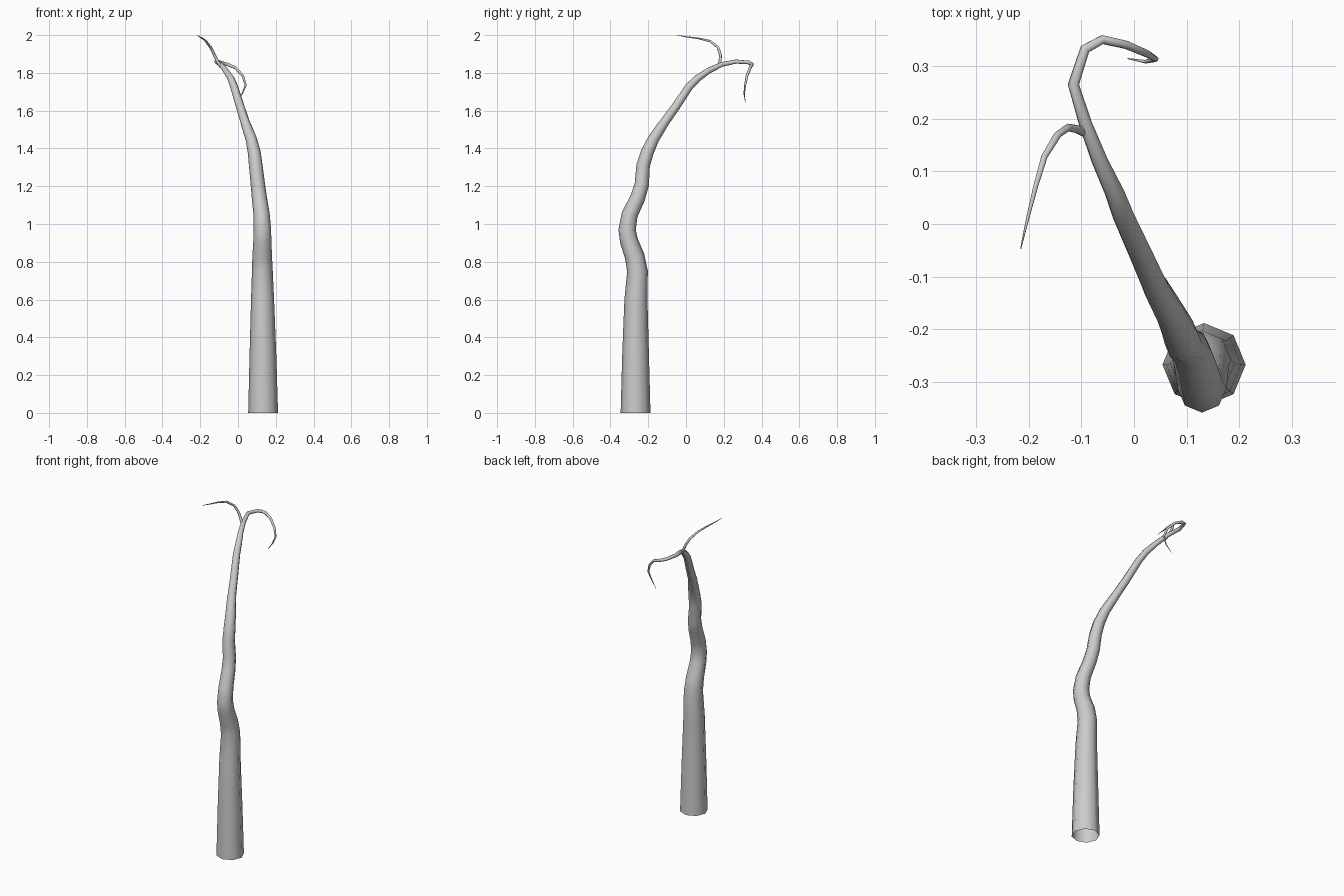
import bpy, bmesh, math
from mathutils import Vector


def tube(name, path, sides):
    """Tapered open tube through (x, y, z, radius) points."""
    pts = [Vector(p[:3]) for p in path]
    bm = bmesh.new()
    rings = []
    axis, prev_t = Vector((1, 0, 0)), None
    for i, c in enumerate(pts):
        a = (c - pts[i - 1]).normalized() if i else None
        b = (pts[i + 1] - c).normalized() if i < len(pts) - 1 else None
        t = ((a or b) + (b or a)).normalized()
        # carry the ring orientation along the bend
        if prev_t:
            axis = prev_t.rotation_difference(t) @ axis
        axis = (axis - t * axis.dot(t)).normalized()
        prev_t = t
        side = t.cross(axis)
        rings.append([bm.verts.new(c + path[i][3] * (
            math.cos(k * math.tau / sides) * axis +
            math.sin(k * math.tau / sides) * side)) for k in range(sides)])
    for r, s in zip(rings, rings[1:]):
        for k in range(sides):
            n = (k + 1) % sides
            bm.faces.new((r[k], r[n], s[n], s[k]))
    me = bpy.data.meshes.new(name)
    bm.to_mesh(me)
    bm.free()
    me.shade_smooth()
    ob = bpy.data.objects.new(name, me)
    bpy.context.collection.objects.link(ob)
    return ob


# Lower trunk, open at the ground
tube("lower_trunk", [
    (.133, -.267, 0, .079), (.132, -.267, .3, .071), (.13, -.265, .6, .061),
    (.129, -.257, .75, .055), (.128, -.272, .83, .052),
    (.129, -.302, .91, .048), (.129, -.312, .97, .046),
    (.125, -.298, 1.05, .043), (.113, -.255, 1.14, .040),
    (.105, -.234, 1.21, .038), (.094, -.227, 1.31, .036),
    (.086, -.205, 1.38, .034), (.07, -.172, 1.45, .030),
    (.041, -.12, 1.53, .026)], 8)

# Upper trunk, running on into the drooping branch
tube("upper_trunk", [
    (.042, -.122, 1.527, .025), (.012, -.055, 1.62, .023),
    (-.02, .015, 1.725, .021), (-.037, .06, 1.77, .019),
    (-.065, .12, 1.812, .016), (-.092, .19, 1.845, .013),
    (-.115, .265, 1.86, .011), (-.093, .332, 1.855, .010),
    (-.06, .350, 1.846, .009), (-.015, .340, 1.828, .008),
    (.025, .323, 1.785, .007), (.041, .313, 1.735, .0055),
    (.022, .308, 1.69, .0035), (-.012, .314, 1.645, .001)], 8)

# Side branch curling back and up
tube("side_branch", [
    (-.09, .172, 1.83, .009), (-.108, .180, 1.86, .008),
    (-.125, .183, 1.895, .0075), (-.145, .169, 1.935, .007),
    (-.17, .128, 1.968, .006), (-.187, .07, 1.982, .0045),
    (-.202, .01, 1.99, .003), (-.215, -.047, 1.999, .001)], 8)
